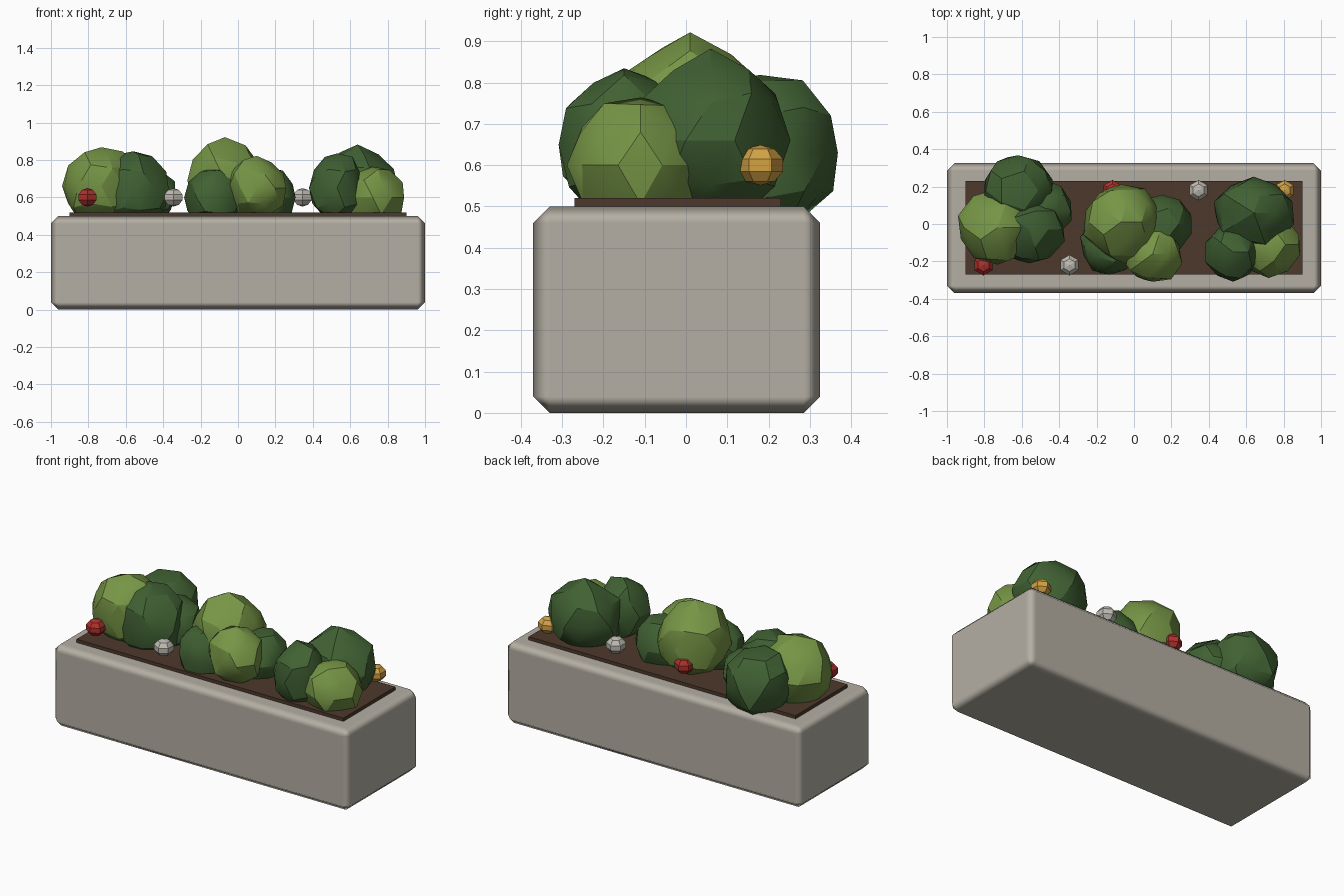
import bpy, bmesh, math, random
from mathutils import Vector

if "Cube" in bpy.data.objects:
    bpy.data.objects.remove(bpy.data.objects["Cube"])


def material(name, rgb):
    m = bpy.data.materials.new(name)
    m.use_nodes = True
    m.diffuse_color = (*rgb, 1)
    bsdf = next(n for n in m.node_tree.nodes if n.type == "BSDF_PRINCIPLED")
    bsdf.inputs["Base Color"].default_value = (*rgb, 1)
    return m


STONE = material("pale stone", (0.46, 0.43, 0.37))
SOIL = material("brown soil", (0.075, 0.04, 0.025))
DARK = material("dark leaf green", (0.052, 0.12, 0.033))
LIGHT = material("light leaf green", (0.18, 0.30, 0.06))
RED = material("red petal", (0.42, 0.03, 0.025))
WHITE = material("white petal", (0.52, 0.50, 0.45))
YELLOW = material("yellow petal", (0.65, 0.36, 0.06))


def make(name, bm, mat, angle=None):
    mesh = bpy.data.meshes.new(name)
    bm.to_mesh(mesh)
    bm.free()
    mesh.materials.append(mat)
    ob = bpy.data.objects.new(name, mesh)
    bpy.context.collection.objects.link(ob)
    if angle:
        bpy.ops.object.select_all(action="DESELECT")
        ob.select_set(True)
        bpy.context.view_layer.objects.active = ob
        bpy.ops.object.shade_smooth_by_angle(angle=math.radians(angle))
    return ob


def box(name, center, size, mat, angle=None):
    bm = bmesh.new()
    bmesh.ops.create_cube(bm, size=1)
    bmesh.ops.scale(bm, vec=size, verts=bm.verts)
    bmesh.ops.translate(bm, vec=center, verts=bm.verts)
    return make(name, bm, mat, angle)


def leaf_clump(name, center, radii, mat, seed):
    """Faceted, slightly irregular ball of leaves."""
    rng = random.Random(seed)
    bm = bmesh.new()
    bmesh.ops.create_icosphere(bm, subdivisions=2, radius=1)
    for v in bm.verts:
        v.co *= rng.uniform(0.92, 1.06)
    bmesh.ops.scale(bm, vec=radii, verts=bm.verts)
    bmesh.ops.translate(bm, vec=center, verts=bm.verts)
    make(name, bm, mat, 25)


def flower(name, center, mat):
    bm = bmesh.new()
    bmesh.ops.create_uvsphere(bm, u_segments=6, v_segments=5, radius=1)
    bmesh.ops.scale(bm, vec=(0.058, 0.058, 0.049), verts=bm.verts)
    bmesh.ops.translate(bm, vec=center, verts=bm.verts)
    make(name, bm, mat)


# Planter with chamfered edges, and the soil slab on top
planter = box("planter", (0, -0.0225, 0.25), (2, 0.695, 0.5), STONE, 60)
bevel = planter.modifiers.new("chamfer", "BEVEL")
bevel.width = 0.04
bevel.segments = 1
bevel.harden_normals = True
box("soil", (0, -0.02, 0.5), (1.8, 0.5, 0.04), SOIL)

# Three bushes, each made of overlapping clumps: centre, radii, colour
bushes = {
    "left_end_bush": [
        ((-0.73, -0.02, 0.66), (0.21, 0.20, 0.21), LIGHT),
        ((-0.56, -0.03, 0.64), (0.19, 0.19, 0.21), DARK),
        ((-0.62, 0.18, 0.63), (0.20, 0.20, 0.20), DARK),
        ((-0.48, 0.07, 0.61), (0.15, 0.16, 0.16), DARK),
    ],
    "middle_bush": [
        ((-0.07, 0.01, 0.69), (0.21, 0.21, 0.22), LIGHT),
        ((-0.13, -0.12, 0.60), (0.16, 0.16, 0.16), DARK),
        ((0.10, -0.16, 0.65), (0.16, 0.16, 0.17), LIGHT),
        ((0.15, 0.00, 0.60), (0.16, 0.16, 0.16), DARK),
    ],
    "right_end_bush": [
        ((0.64, 0.06, 0.66), (0.22, 0.19, 0.21), DARK),
        ((0.53, -0.15, 0.65), (0.15, 0.16, 0.19), DARK),
        ((0.72, -0.11, 0.60), (0.17, 0.17, 0.17), LIGHT),
    ],
}
for b, (name, clumps) in enumerate(bushes.items()):
    for i, (center, radii, mat) in enumerate(clumps):
        leaf_clump(f"{name}_clump_{i + 1}", center, radii, mat, 10 * b + i)

# Flowers alternating between the front and back of the soil
colours = [RED, YELLOW, WHITE]
for i in range(8):
    x = -0.805 + 0.23 * i
    y = 0.18 if i % 2 else -0.22
    flower(f"flower_{i + 1}", (x, y, 0.6), colours[i % 3])
